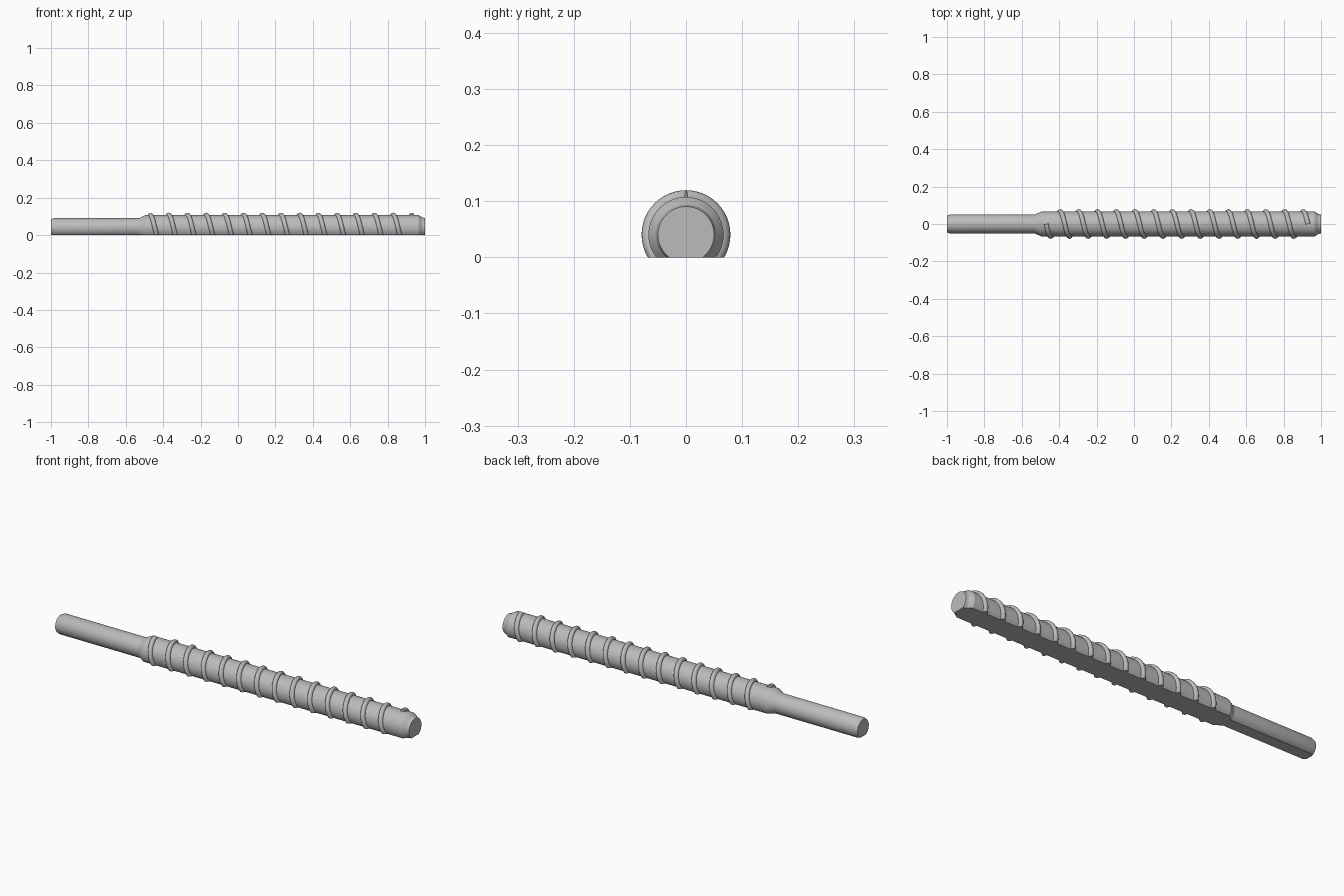
import bpy
import bmesh
from math import sin, cos, tau, radians
from mathutils import Vector

cube = bpy.data.objects.get("Cube")
if cube:
    bpy.data.objects.remove(cube)

AXIS_Z = 0.0405       # height of the rod axis above the flat underside
BODY_R = 0.067
SIDES = 64

steel = bpy.data.materials.new("grey steel")
steel.use_nodes = True
grey = (0.5, 0.5, 0.5, 1)
steel.diffuse_color = grey
steel.node_tree.nodes["Principled BSDF"].inputs["Base Color"].default_value = grey


def skin(name, rings, angle):
    """Skin closed rings into a capped tube and slice it flat at z = 0."""
    bm = bmesh.new()
    loops = [[bm.verts.new(p) for p in ring] for ring in rings]
    n = len(loops[0])
    for a, b in zip(loops, loops[1:]):
        for i in range(n):
            j = (i + 1) % n
            bm.faces.new((a[i], a[j], b[j], b[i]))
    bm.faces.new(loops[0])
    bm.faces.new(loops[-1])
    cut = bmesh.ops.bisect_plane(
        bm, geom=bm.verts[:] + bm.edges[:] + bm.faces[:], dist=1e-6,
        plane_co=(0, 0, 0), plane_no=(0, 0, -1), clear_outer=True)
    rim = [e for e in cut["geom_cut"]
           if isinstance(e, bmesh.types.BMEdge) and e.is_boundary]
    bmesh.ops.edgeloop_fill(bm, edges=rim)
    bmesh.ops.recalc_face_normals(bm, faces=bm.faces[:])
    mesh = bpy.data.meshes.new(name)
    bm.to_mesh(mesh)
    bm.free()
    mesh.materials.append(steel)
    obj = bpy.data.objects.new(name, mesh)
    bpy.context.collection.objects.link(obj)
    bpy.ops.object.select_all(action="DESELECT")
    obj.select_set(True)
    bpy.context.view_layer.objects.active = obj
    bpy.ops.object.shade_smooth_by_angle(angle=radians(angle))
    return obj


def around(x, r, t):
    """Point at angle t about the rod axis, starting on top, turning to the front."""
    return Vector((x, -r * sin(t), AXIS_Z + r * cos(t)))


# Rod: chamfered shank, tapered shoulder, thick body and stepped tip
profile = [(-1, 0.045), (-0.985, 0.05), (-0.53, 0.05), (-0.495, BODY_R),
           (0.965, BODY_R), (0.98, 0.058), (0.985, 0.054), (1, 0.05)]
skin("rod", [[around(x, r, tau * i / SIDES) for i in range(SIDES)]
             for x, r in profile], 20)

# Helical thread: a round bead wound along the body
START, PITCH, TURNS, STEPS, BEAD = -0.47, 0.1, 14, 48, 0.0122
rings = []
for k in range(TURNS * STEPS + 1):
    t = tau * k / STEPS
    x = START + PITCH * k / STEPS
    centre = around(x, BODY_R, t)
    out = around(0, 1, t) - around(0, 0, t)
    tangent = Vector((PITCH / tau, -BODY_R * cos(t), -BODY_R * sin(t))).normalized()
    side = tangent.cross(out)
    rings.append([centre + BEAD * (cos(a) * out + sin(a) * side)
                  for a in (tau * i / 16 for i in range(16))])
skin("spiral_thread", rings, 40)
